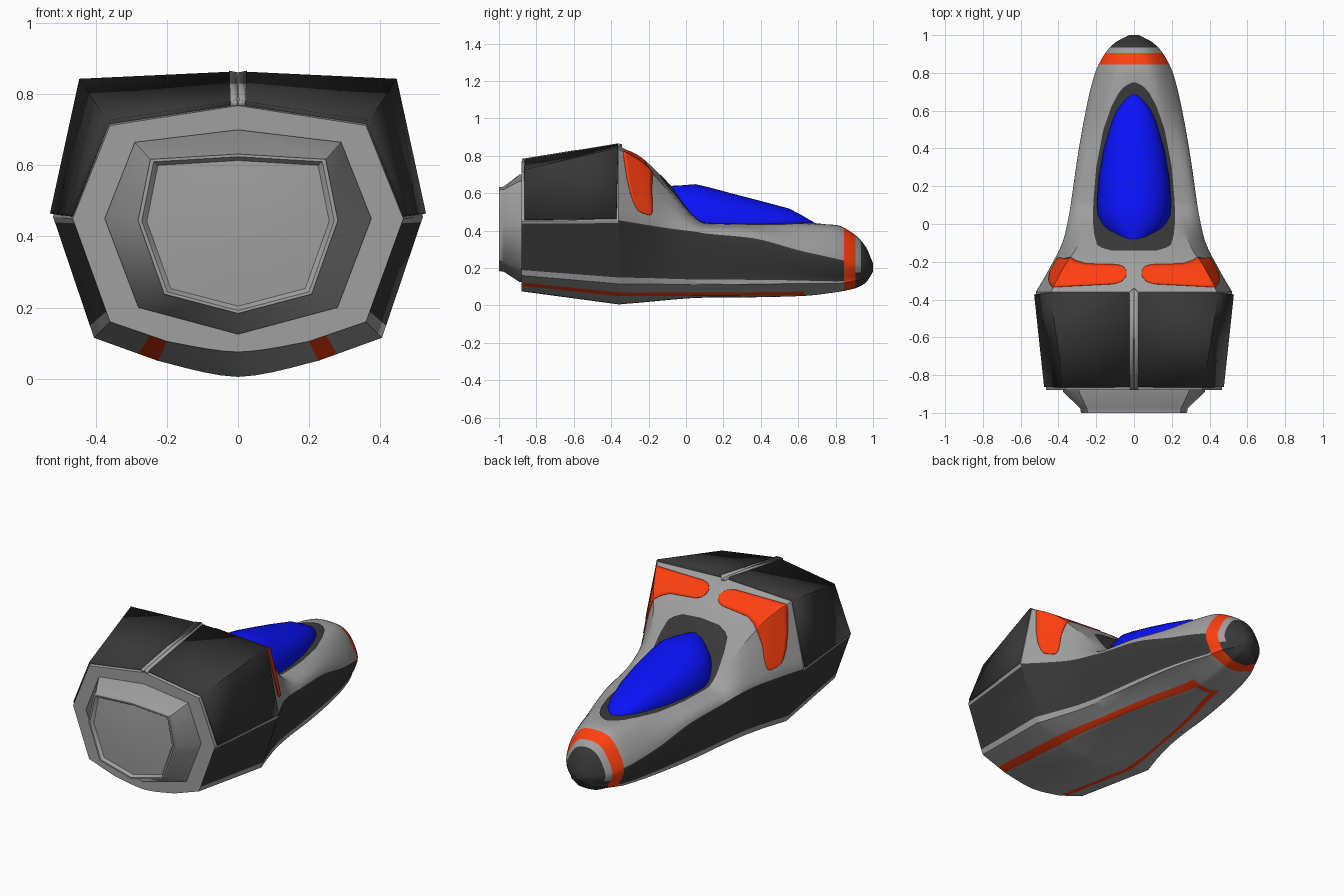
import bpy, bmesh, math
from mathutils import Vector
from mathutils.bvhtree import BVHTree

if "Cube" in bpy.data.objects:
    bpy.data.objects.remove(bpy.data.objects["Cube"])


def material(name, rgb):
    m = bpy.data.materials.new(name)
    m.diffuse_color = (*rgb, 1)
    m.use_nodes = True
    m.node_tree.nodes["Principled BSDF"].inputs["Base Color"].default_value = m.diffuse_color
    return m


GREY = material("grey", (0.35, 0.35, 0.35))
DARK = material("dark", (0.04, 0.04, 0.04))
ORANGE = material("orange", (1.0, 0.05, 0.005))
BLUE = material("blue", (0.003, 0.006, 0.95))

# Hull stations: y, keel z, keel edge x z, chine x z, widest x z, shoulder x z, top z
STATIONS = [
    (-.88, .075, .20, .105, .36, .16, .465, .45, .36, .712, .768),
    (-.36, .005, .225, .05, .405, .115, .52, .455, .44, .835, .853),
    (-.24, .015, .22, .05, .365, .115, .45, .435, .375, .765, .79),
    (-.08, .03, .20, .05, .32, .112, .373, .41, .28, .595, .635),
    (.06, .04, .175, .05, .295, .11, .342, .392, .235, .452, .472),
    (.10, .041, .17, .05, .29, .11, .335, .385, .226, .434, .446),
    (.35, .043, .115, .052, .258, .112, .298, .36, .185, .428, .443),
    (.62, .05, .05, .056, .21, .115, .25, .29, .15, .42, .438),
    (.80, .07, .05, .075, .16, .115, .205, .25, .12, .40, .43),
    (.90, .09, .05, .094, .12, .13, .155, .225, .09, .35, .38),
    (.96, .12, .035, .123, .07, .145, .10, .21, .06, .29, .315),
    (1.0, .18, .01, .181, .02, .185, .025, .20, .015, .22, .225),
]


def slope(i, k):
    """Limited slope, so the profile never overshoots between stations."""
    sec = [(STATIONS[j + 1][k] - STATIONS[j][k]) / (STATIONS[j + 1][0] - STATIONS[j][0])
           for j in (max(i - 1, 1), min(i, len(STATIONS) - 2))]
    return 0 if sec[0] * sec[1] <= 0 else 2 * sec[0] * sec[1] / (sec[0] + sec[1])


def station(y):
    i = 0
    while i < len(STATIONS) - 2 and y > STATIONS[i + 1][0]:
        i += 1
    a, b = STATIONS[i], STATIONS[i + 1]
    h = b[0] - a[0]
    t = (y - a[0]) / h
    if i == 0:                                   # straight rear body
        return [p + (q - p) * t for p, q in zip(a, b)]
    return [(2*t**3 - 3*t*t + 1) * a[k] + (t**3 - 2*t*t + t) * h * slope(i, k)
            + (3*t*t - 2*t**3) * b[k] + (t**3 - t*t) * h * slope(i + 1, k)
            for k in range(len(a))]


def hull_point(y, s):
    """Point on the right half hull; s runs 0 (keel) to 7 (top centre)."""
    _, zb, x1, z1, x3, z3, x5, z5, x6, z6, zt = station(y)
    k1, k3, k5 = Vector((x1, z1)), Vector((x3, z3)), Vector((x5, z5))
    p = [Vector((0, zb)), k1, k1.lerp(k3, .3), k3, k3.lerp(k5, .1), k5,
         Vector((x6, z6)), Vector((0, zt))]
    flip = lambda v: Vector((-v.x, v.y))
    p = [flip(p[1])] + p + [flip(p[-2])]
    i = min(int(s), 6)
    t = s - i
    a, b, c, d = p[i:i + 4]
    line = b.lerp(c, t)
    curve = .5 * (2*b + (c - a)*t + (2*a - 5*b + 4*c - d)*t*t + (3*b - a - 3*c + d)*t**3)
    r = min(max((y + .25) / .5, 0), 1)           # sections grow rounder to the nose
    v = line.lerp(curve, max(r, .9 - max(y, 0)) if i == 0 else r)   # rounded belly
    return Vector((v.x, y, v.y))


def make(name, verts, faces, mats, pick=None, mirror=False, solid=0, angle=28):
    me = bpy.data.meshes.new(name)
    me.from_pydata([tuple(v) for v in verts], [], faces)
    for m in mats:
        me.materials.append(m)
    if pick:
        for p, m in zip(me.polygons, pick):
            p.material_index = m
    bm = bmesh.new()
    bm.from_mesh(me)
    bmesh.ops.remove_doubles(bm, verts=bm.verts, dist=1e-5)
    if not solid:
        bmesh.ops.recalc_face_normals(bm, faces=bm.faces)
    bm.to_mesh(me)
    bm.free()
    ob = bpy.data.objects.new(name, me)
    bpy.context.collection.objects.link(ob)
    bpy.ops.object.select_all(action='DESELECT')
    ob.select_set(True)
    bpy.context.view_layer.objects.active = ob
    bpy.ops.object.shade_smooth_by_angle(angle=math.radians(angle))
    if solid:
        ob.modifiers.new("thickness", 'SOLIDIFY').thickness = solid
    if mirror:
        ob.modifiers.new("mirror", 'MIRROR')
    return ob


def grid_faces(rows, cols):
    return [(r*cols + c, r*cols + c + 1, (r+1)*cols + c + 1, (r+1)*cols + c)
            for r in range(rows - 1) for c in range(cols - 1)]


def interp(table, x):
    for a, b in zip(table, table[1:]):
        if x <= b[0]:
            t = (x - a[0]) / (b[0] - a[0])
            return [p + (q - p) * t for p, q in zip(a, b)]
    return list(table[-1])


# Main hull with painted bands
ss = [0, .2, .4, .6, .8, 1, 1.5, 2, 2.5, 3, 3.5, 4, 4.25, 4.5, 4.75, 4.95] + \
     [5 + i/6 for i in range(13)]
ys = [-.88, -.62, -.36] + [-.36 + .03*i for i in range(1, 40)] + \
     [.825, .845, .875, .905, .92, .935, .945, .96, .97, .98, .99, 1.0]
verts = [hull_point(y, s) for y in ys for s in ss]
faces = grid_faces(len(ys), len(ss))
tree = BVHTree.FromPolygons(verts, faces)


def paint(y, s):
    if y > .905:                                 # nose tip, with a grey gap on top
        return 1 if y > .935 or s < 4.5 else 0
    if y > .845:
        return 2
    if 1 < s < 2 and y < .64 or s < 1 and .60 < y < .64:
        return 2
    return 1 if 4 < s < 4.95 or (4.95 < s < 5 and y > -.36) else 0


pick = [paint((ys[r] + ys[r+1]) / 2, (ss[c] + ss[c+1]) / 2)
        for r in range(len(ys) - 1) for c in range(len(ss) - 1)]
n = len(ss)
faces += [tuple(range(n)), tuple(range((len(ys) - 1) * n, len(ys) * n))]
make("hull", verts, faces, [GREY, DARK, ORANGE], pick + [0, 1], mirror=True)


def patch(name, rows, offset, mat, solid=.02, steps=1, cols=8):
    """Raised panel following the hull; rows are (s, y start, y end)."""
    s_values = sorted({r[0] for r in rows} | {rows[0][0] + (rows[-1][0] - rows[0][0]) * i / steps
                                              for i in range(steps)})
    pts, e = [], .01
    for sv in s_values:
        _, y0, y1 = interp(rows, sv)
        for c in range(cols + 1):
            y = y0 + (y1 - y0) * c / cols
            dy = hull_point(y + e, sv) - hull_point(y - e, sv)
            ds = hull_point(y, min(sv + e, 7)) - hull_point(y, sv - e)
            pts.append(hull_point(y, sv) + dy.cross(ds).normalized() * offset)
    f = [q[::-1] for q in grid_faces(len(s_values), cols + 1)]
    f = [q[::-1] for q in f] if sum(((pts[q[1]] - pts[q[0]]).cross(pts[q[2]] - pts[q[0]])
                                     .dot(pts[q[0]] - Vector((0, -.3, .4)))) for q in f) < 0 else f
    # solidify grows inwards from the outer skin
    return make(name, pts, f, [mat], mirror=True, solid=solid)


# Rear armour plates, centre spine and shoulder markings
patch("upper_armour_plate", [(5.02, -.862, -.372), (6, -.862, -.365), (6.945, -.862, -.365)],
      .012, DARK, cols=2)
patch("centre_spine", [(6.945, -.875, -.365), (7, -.875, -.35)], .015, GREY, cols=2)
patch("shoulder_marking", [(5.18, -.23, -.20), (5.2, -.255, -.187), (5.26, -.272, -.181),
      (5.4, -.295, -.18), (5.65, -.318, -.185), (5.95, -.335, -.18), (6, -.335, -.178),
      (6.12, -.332, -.195), (6.3, -.328, -.212), (6.75, -.318, -.216), (6.84, -.305, -.225),
      (6.89, -.28, -.245), (6.9, -.265, -.258)], .004, ORANGE, solid=.007, steps=24)

# Dark surround painted around the canopy, dropped onto the hull from above
WIDTH = [(-.14, .12), (-.132, .16), (-.11, .195), (-.06, .21), (.02, .218), (.12, .215),
         (.3, .2), (.5, .162), (.62, .12), (.69, .084), (.73, .05), (.75, .008)]
pts = []
for r in range(61):
    y = -.14 + .89 * r / 60
    w = interp(WIDTH, y)[1]
    for c in range(25):
        x = w * (c / 12 - 1)
        hit = tree.ray_cast(Vector((max(abs(x), .001), y, 2)), Vector((0, 0, -1)))[0]
        pts.append((x, y, hit.z + .004))
make("canopy_surround", pts, grid_faces(61, 25), [DARK])

# Canopy: y, half width, top z
CANOPY = [(-.085, .09, .638), (-.065, .13, .64), (-.02, .175, .642), (.05, .195, .648),
          (.12, .197, .632), (.25, .187, .597), (.4, .160, .558), (.55, .115, .518),
          (.61, .088, .487), (.655, .055, .461), (.675, .033, .45), (.685, .01, .444)]
pts = []
for y, w, top in CANOPY:
    for c in range(21):
        a = math.pi * c / 20
        pts.append((w * math.cos(a), y, .42 + (top - .42) * math.sin(a) ** .8))
faces = grid_faces(len(CANOPY), 21) + [tuple(range(21))]
make("canopy", pts, faces, [BLUE])

# Rear engine housing: tapered octagonal frame with a softly domed face
BASE = [(0, .70), (.29, .665), (.375, .45), (.28, .20), (0, .125)]
TIP = [(0, .635), (.25, .62), (.285, .445), (.21, .235), (0, .18)]


def ring(half, y, k=1):
    loop = half + [(-x, z) for x, z in half[-2:0:-1]]
    return [(x * k, y, .42 + (z - .42) * k) for x, z in loop]


rings = [ring(BASE, -.86), ring(BASE, -.89), ring(TIP, -.975), ring(TIP, -1, .985),
         ring(TIP, -1, .95), ring(TIP, -.983, .9), ring(TIP, -.988, .6), ring(TIP, -.991, .3)]
pts = [p for r in rings for p in r]
faces = [(r*8 + c, r*8 + (c+1) % 8, (r+1)*8 + (c+1) % 8, (r+1)*8 + c)
         for r in range(len(rings) - 1) for c in range(8)]
faces.append(tuple(range(len(pts) - 8, len(pts))))
make("engine_housing", pts, faces, [GREY], angle=50)
